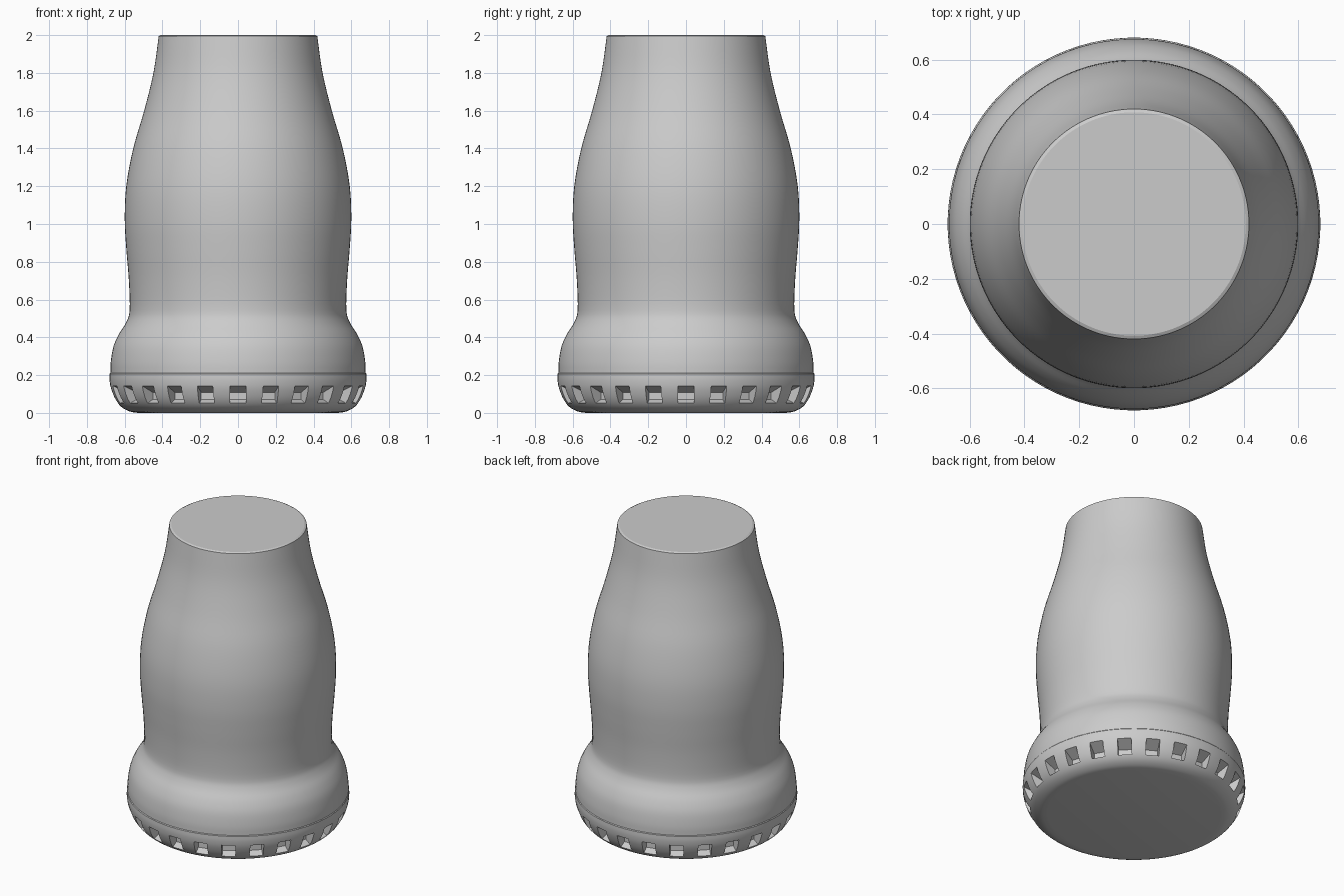
import bpy, bmesh
from math import sin, cos, pi, tau
from mathutils import Vector

if "Cube" in bpy.data.objects:
    bpy.data.objects.remove(bpy.data.objects["Cube"])

SIDES = 96
SLOTS = 24


def smooth_curve(pts, steps=4):
    """Catmull-Rom samples through a few profile points."""
    p = [Vector(q) for q in pts]
    p = [2 * p[0] - p[1]] + p + [2 * p[-1] - p[-2]]
    out = []
    for a, b, c, d in zip(p, p[1:], p[2:], p[3:]):
        for i in range(steps):
            t = i / steps
            out.append(0.5 * (2 * b + (c - a) * t + (2 * a - 5 * b + 4 * c - d) * t ** 2
                              + (3 * b - a - 3 * c + d) * t ** 3))
    return [tuple(v) for v in out] + [tuple(p[-2])]


def make_object(name, bm):
    bmesh.ops.recalc_face_normals(bm, faces=bm.faces)
    mesh = bpy.data.meshes.new(name)
    bm.to_mesh(mesh)
    bm.free()
    ob = bpy.data.objects.new(name, mesh)
    bpy.context.collection.objects.link(ob)
    return ob


def lathe(name, profile):
    """Closed solid of revolution from (radius, z) points."""
    bm = bmesh.new()
    rings = [[bm.verts.new((r * cos(tau * (i + .5) / SIDES), r * sin(tau * (i + .5) / SIDES), z))
              for i in range(SIDES)] for r, z in profile]
    for lo, hi in zip(rings, rings[1:]):
        for i in range(SIDES):
            j = (i + 1) % SIDES
            bm.faces.new((lo[i], lo[j], hi[j], hi[i]))
    bm.faces.new(rings[0][::-1])
    bm.faces.new(rings[-1])
    return make_object(name, bm)


def select_only(ob):
    bpy.ops.object.select_all(action='DESELECT')
    ob.select_set(True)
    bpy.context.view_layer.objects.active = ob


# Main bulb-shaped body with a fine chamfer on the top rim
body_curve = smooth_curve([
    (.676, .21), (.674, .27), (.660, .35), (.632, .415), (.592, .48), (.574, .545),
    (.578, .70), (.591, .86), (.600, 1.02), (.592, 1.20), (.555, 1.40),
    (.497, 1.60), (.448, 1.80), (.420, 1.994)])
body = lathe("body", body_curve + [(.408, 2.0)])

# Rounded base ring
base_curve = smooth_curve([(.53, 0), (.575, .008), (.618, .032), (.650, .072),
                           (.672, .125), (.680, .17), (.680, .207)])
base = lathe("slotted_base", base_curve + [(.676, .212)])

# Tapered pockets cut all around the base
pocket = [(.75, .176), (.595, .108), (.595, .072), (.75, -.008)]
half = .042
bm = bmesh.new()
for k in range(SLOTS):
    a = tau * k / SLOTS
    out, side = Vector((cos(a), sin(a), 0)), Vector((-sin(a), cos(a), 0))
    left, right = [[bm.verts.new(out * r + side * s + Vector((0, 0, z))) for r, z in pocket]
                   for s in (-half, half)]
    bm.faces.new(left)
    bm.faces.new(right[::-1])
    for i in range(4):
        j = (i + 1) % 4
        bm.faces.new((left[i], right[i], right[j], left[j]))
cutter = make_object("slot_cutter", bm)
cutter.hide_render = True

mod = base.modifiers.new("slots", 'BOOLEAN')
mod.operation = 'DIFFERENCE'
mod.solver = 'EXACT'
mod.object = cutter
select_only(base)
bpy.ops.object.modifier_apply(modifier=mod.name)
bpy.data.objects.remove(cutter)

for ob in (body, base):
    select_only(ob)
    bpy.ops.object.shade_smooth_by_angle(angle=pi / 7)
